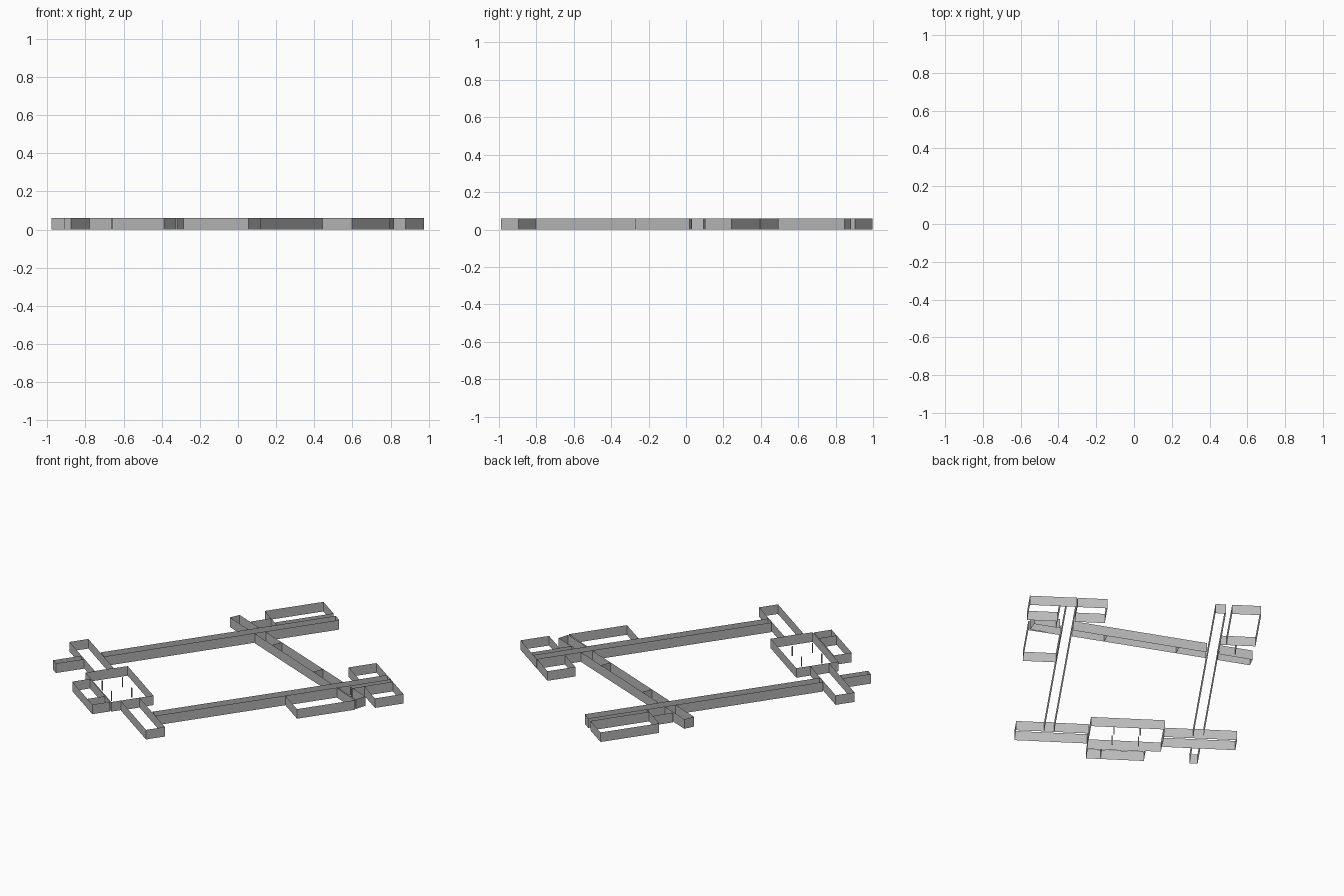
import bpy
import bmesh
from mathutils import Vector

cube = bpy.data.objects.get("Cube")
if cube:
    bpy.data.objects.remove(cube, do_unlink=True)

HEIGHT = 0.06
ALONG = Vector((0.571, 0.821))    # direction of the long corridors
ACROSS = Vector((0.821, -0.571))  # direction of the end halls

grey = bpy.data.materials.new("wall_grey")
grey.use_nodes = True
colour = (0.5, 0.5, 0.5, 1)
grey.diffuse_color = colour
grey.node_tree.nodes["Principled BSDF"].inputs["Base Color"].default_value = colour


def plan(a, b):
    """Turn plan coordinates into world coordinates."""
    return ALONG * a + ACROSS * b


def walls(name, paths):
    """Raise each ground path into a thin upright wall."""
    bm = bmesh.new()
    for path in paths:
        low = [bm.verts.new((p.x, p.y, 0)) for p in path]
        high = [bm.verts.new((p.x, p.y, HEIGHT)) for p in path]
        for i in range(len(path) - 1):
            bm.faces.new((low[i], low[i + 1], high[i + 1], high[i]))
    mesh = bpy.data.meshes.new(name)
    bm.to_mesh(mesh)
    bm.free()
    mesh.materials.append(grey)
    obj = bpy.data.objects.new(name, mesh)
    bpy.context.collection.objects.link(obj)


def box_path(a0, a1, b0, b1):
    return [plan(a0, b0), plan(a0, b1), plan(a1, b1), plan(a1, b0), plan(a0, b0)]


def line(a0, b0, a1, b1):
    return [plan(a0, b0), plan(a1, b1)]


# Rectangular rooms, corridors and halls: along range, across range
rooms = {
    "left_corridor": (-0.663, 0.758, -0.455, -0.396),
    "right_corridor": (-0.663, 0.758, 0.395, 0.452),
    "large_back_room": (0.403, 0.758, -0.656, -0.491),
    "inner_back_room": (0.589, 0.757, 0.22, 0.391),
    "outer_back_room": (0.585, 0.757, 0.488, 0.662),
    "left_hall": (-0.781, -0.667, -0.648, -0.232),
    "right_hall": (-0.781, -0.667, 0.196, 0.611),
    "central_room": (-0.837, -0.583, -0.229, 0.192),
    "front_room": (-0.95, -0.843, -0.142, 0.187),
    "front_branch": (-0.953, -0.783, -0.449, -0.403),
}
for name, size in rooms.items():
    walls(name, [box_path(*size)])

# Short walls joining and dividing the rooms
walls("joining_walls", [
    line(0.403, -0.491, 0.403, -0.455), line(0.281, -0.55, 0.403, -0.55),
    line(0.757, 0.452, 0.757, 0.488), line(0.505, 0.49, 0.585, 0.49),
    line(-0.95, 0.105, -0.843, 0.105),
])

# Side room beside the right corridor
walls("side_room", [[plan(0.43, 0.456), plan(0.12, 0.456), plan(0.12, 0.645),
                     plan(0.47, 0.645), plan(0.43, 0.456)]])

# Slanted passage crossing both long corridors
back_start, back_end = Vector((-0.394, 0.579)), Vector((0.817, 0.093))
front_start, front_end = Vector((-0.421, 0.521)), Vector((0.796, 0.029))


def back(t):
    return back_start.lerp(back_end, t)


def front(t):
    return front_start.lerp(front_end, t)


passage = [[back(s), back(e)] for s, e in ((0, 0.153), (0.21, 0.821), (0.882, 1))]
passage += [[front(s), front(e)] for s, e in ((0, 0.148), (0.2, 0.809), (0.861, 1))]
passage += [[back(t), front(t)] for t in (0, 0.336, 0.664, 1)]
walls("cross_passage", passage)

# Four slim posts in the central room
r = 0.003
walls("posts", [box_path(a - r, a + r, b - r, b + r)
                for a in (-0.785, -0.663) for b in (-0.096, 0.053)])
